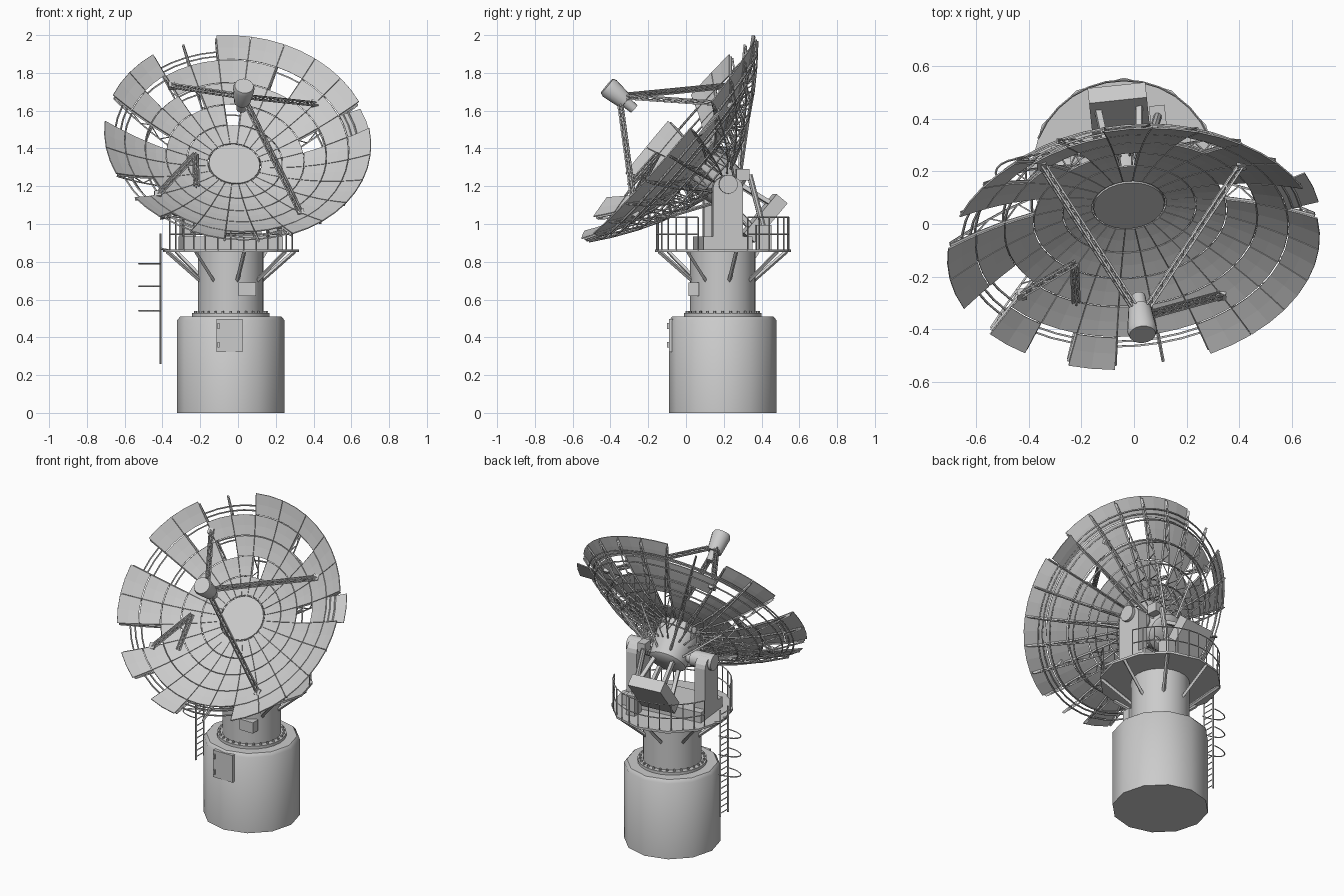
import bpy, bmesh
from math import pi, sin, cos, radians as rad
from mathutils import Matrix, Vector as V

if "Cube" in bpy.data.objects:
    bpy.data.objects.remove(bpy.data.objects["Cube"])

BASE = Matrix.Translation((-0.038, 0.195, 0))
YAW = Matrix.Rotation(rad(6), 4, 'Z')
TOP = BASE @ YAW                                            # turning head frame
DISH = Matrix.Translation((-0.02, 0.08, 1.31)) @ YAW @ Matrix.Rotation(rad(50), 4, 'X')
FOCAL = 0.455


def finish(name, bm, mat=BASE, smooth=False):
    bmesh.ops.recalc_face_normals(bm, faces=bm.faces[:])
    me = bpy.data.meshes.new(name)
    bm.to_mesh(me)
    bm.free()
    ob = bpy.data.objects.new(name, me)
    bpy.context.collection.objects.link(ob)
    ob.matrix_world = mat
    if smooth:
        bpy.ops.object.select_all(action='DESELECT')
        ob.select_set(True)
        bpy.context.view_layer.objects.active = ob
        bpy.ops.object.shade_smooth_by_angle(angle=rad(40))
    return ob


def cone(bm, p, q, r1, r2, n):
    p, q = V(p), V(q)
    d = q - p
    m = Matrix.Translation((p + q) / 2) @ d.to_track_quat('Z', 'Y').to_matrix().to_4x4()
    bmesh.ops.create_cone(bm, cap_ends=True, segments=n, radius1=r1, radius2=r2, depth=d.length, matrix=m)


def beam(bm, p, q, r, n=4):
    cone(bm, p, q, r, r, n)


def box(bm, c, s):
    bmesh.ops.create_cube(bm, size=1, matrix=Matrix.Translation(c) @ Matrix.Diagonal((*s, 1)))


def lathe(name, prof, n, mat=BASE):
    bm = bmesh.new()
    rings = [[bm.verts.new((r * cos(2 * pi * i / n), r * sin(2 * pi * i / n), z)) for i in range(n)]
             for r, z in prof]
    for a, b in zip(rings, rings[1:]):
        for i in range(n):
            j = (i + 1) % n
            bm.faces.new((a[i], a[j], b[j], b[i]))
    bm.faces.new(rings[0])
    bm.faces.new(rings[-1])
    return finish(name, bm, mat, True)


def polar(r, deg, z):
    return V((r * cos(rad(deg)), r * sin(rad(deg)), z))


# pedestal
lathe("pedestal_base", [(0.285, 0), (0.285, 0.49), (0.268, 0.51)], 12)
lathe("tower_flange", [(0.205, 0.508), (0.205, 0.528)], 24)
lathe("tower", [(0.173, 0.52), (0.173, 0.855)], 24)
lathe("platform", [(0.36, 0.852), (0.36, 0.866)], 12)
bm = bmesh.new()
for i in range(28):
    p = polar(0.19, i * 360 / 28, 0.525)
    beam(bm, p, p + V((0, 0, 0.014)), 0.007, 6)
finish("flange_bolts", bm)
bm = bmesh.new()
for i in range(8):
    a = -78 + 45 * i
    beam(bm, polar(0.165, a, 0.70), polar(0.345, a, 0.855), 0.011)
finish("platform_brackets", bm)

# door and cabinet
bm = bmesh.new()
box(bm, (-0.007, -0.275, 0.41), (0.14, 0.022, 0.175))
box(bm, (-0.065, -0.29, 0.36), (0.01, 0.012, 0.03))
box(bm, (-0.065, -0.29, 0.46), (0.01, 0.012, 0.03))
finish("base_door", bm)
bm = bmesh.new()
box(bm, (0.087, -0.153, 0.655), (0.095, 0.055, 0.07))
finish("tower_cabinet", bm)

# railing, open on both sides
bm = bmesh.new()
for side in (0, 180):
    angs = [side + 22 + 136 * i / 12 for i in range(13)]
    for a in angs:
        beam(bm, polar(0.35, a, 0.86), polar(0.35, a, 1.035), 0.004)
    for a, b in zip(angs, angs[1:]):
        for z in (0.945, 1.035):
            beam(bm, polar(0.35, a, z), polar(0.35, b, z), 0.004)
finish("platform_railing", bm)

# ladder with cage hoops
bm = bmesh.new()
for y in (-0.04, 0.04):
    beam(bm, (-0.372, y, 0.26), (-0.372, y, 0.95), 0.006)
    beam(bm, (-0.372, y, 0.87), (-0.33, y, 0.86), 0.006)
for i in range(17):
    z = 0.28 + i * 0.04
    beam(bm, (-0.372, -0.04, z), (-0.372, 0.04, z), 0.004)
for z in (0.54, 0.67, 0.79):
    pts = [V((-0.372 - 0.115 * sin(pi * i / 10), 0.055 * cos(pi * i / 10), z)) for i in range(11)]
    for p, q in zip(pts, pts[1:]):
        beam(bm, p, q, 0.004)
finish("ladder", bm)

# yoke with rounded arms
bm = bmesh.new()
box(bm, (0, 0, 0.895), (0.53, 0.26, 0.075))
for s in (-1, 1):
    prof = [(-0.08, 0.92), (0.08, 0.92)] + [(0.08 * cos(pi * i / 8), 1.19 + 0.065 * sin(pi * i / 8)) for i in range(9)]
    f = bm.faces.new([bm.verts.new((s * 0.23 - 0.035, y, z)) for y, z in prof])
    ext = bmesh.ops.extrude_face_region(bm, geom=[f])
    bmesh.ops.translate(bm, verts=[v for v in ext['geom'] if isinstance(v, bmesh.types.BMVert)], vec=(0.07, 0, 0))
finish("yoke", bm, TOP)
bm = bmesh.new()
beam(bm, (-0.28, 0, 1.21), (0.28, 0, 1.21), 0.035, 16)
for s in (-1, 1):
    beam(bm, (s * 0.14, 0, 1.21), (s * 0.285, 0, 1.21), 0.05, 16)
finish("elevation_axle", bm, TOP, True)
bm = bmesh.new()
box(bm, (0.15, 0.2, 0.93), (0.06, 0.08, 0.13))
beam(bm, (0.15, 0.2, 0.98), (0.12, 0.13, 1.26), 0.016, 8)
box(bm, (0.14, 0.09, 1.26), (0.05, 0.07, 0.06))
finish("elevation_drive", bm, TOP)

# hub and counterweight
lathe("hub_drum", [(0.09, -0.235), (0.115, -0.215), (0.138, -0.02), (0.138, 0.006)], 20, DISH)
lathe("hub_disc", [(0.135, 0.006), (0.135, 0.014)], 24, DISH)
bm = bmesh.new()
box(bm, (0, 0, -0.435), (0.22, 0.27, 0.075))
for s in (-1, 1):
    for v in (-1, 1):
        beam(bm, (s * 0.06, v * 0.05, -0.21), (s * 0.08, v * 0.08, -0.41), 0.016)
finish("counterweight", bm, DISH)


# reflector
def bowl(r, deg, off=0.0):
    return polar(r, deg, FOCAL * r * r + off)


START, STEP = 5.5, 15
RADII = [0.14, 0.254, 0.368, 0.482, 0.596, 0.71]
GONE = {(1, 5), (2, 0), (2, 7), (2, 10), (3, 3), (3, 8), (3, 10), (3, 13),
        (4, 6), (4, 7), (4, 10), (4, 13), (4, 15), (4, 17), (4, 18)}
bm = bmesh.new()
for ring in range(5):
    r0, r1 = RADII[ring] + 0.002, RADII[ring + 1] - 0.002
    for k in range(24):
        if (ring, k) in GONE:
            continue
        a0 = START + STEP * k
        g = 0.12 / r0 ** 0.5
        rows = []
        for j in range(3):
            r = r0 + (r1 - r0) * j / 2
            row = [bowl(r, a0 + g + (STEP - 2 * g) * i / 2) for i in range(3)]
            if (ring, k) == (4, 0):                       # sprung panel
                row = [p + V((0.012, 0.01, -0.07)) * (j / 2) for p in row]
            rows.append([bm.verts.new(p) for p in row])
        for a, b in zip(rows, rows[1:]):
            for i in range(2):
                bm.faces.new((a[i], a[i + 1], b[i + 1], b[i]))
panels = finish("reflector_panels", bm, DISH)
mod = panels.modifiers.new("thickness", 'SOLIDIFY')
mod.thickness = 0.006
mod.offset = 0


# backing trusses
def back(r, deg):
    return bowl(r, deg, -0.02 - 0.11 * (0.70 - r) / 0.56)


bm = bmesh.new()
nodes = [0.135, 0.254, 0.368, 0.482, 0.596, 0.70]
for k in range(24):
    a = START + STEP * k
    for r, q in zip(nodes, nodes[1:]):
        beam(bm, bowl(r, a, -0.009), bowl(q, a, -0.009), 0.006)
        beam(bm, back(r, a), back(q, a), 0.005)
        m = (r + q) / 2
        beam(bm, bowl(r, a, -0.009), back(m, a), 0.0035)
        beam(bm, back(m, a), bowl(q, a, -0.009), 0.0035)
finish("radial_trusses", bm, DISH)
bm = bmesh.new()
for r, f in ((0.254, back), (0.368, back), (0.482, back), (0.596, back), (0.65, back), (0.482, bowl), (0.62, bowl)):
    for i in range(48):
        a, b = START + 7.5 * i, START + 7.5 * (i + 1)
        o = V((0, 0, -0.012 if f is bowl else 0))
        beam(bm, f(r, a) + o, f(r, b) + o, 0.005)
finish("ring_trusses", bm, DISH)
bm = bmesh.new()
for k in range(8):
    a = 22.5 + 45 * k
    beam(bm, polar(0.10, a, -0.19), back(0.368, a), 0.008)
finish("hub_braces", bm, DISH)

# feed and its legs, one snapped
lathe("feed_horn", [(0.026, 0.465), (0.03, 0.525), (0.044, 0.527), (0.057, 0.635), (0.05, 0.655)], 16, DISH)


def lattice(bm, p, q, w=0.009):
    p, q = V(p), V(q)
    d = (q - p).normalized()
    u = d.orthogonal().normalized()
    v = d.cross(u)
    offs = [(u + v) * w, (u - v) * w, (-u - v) * w, (v - u) * w]
    n = max(2, int((q - p).length / 0.035))
    for c in range(4):
        beam(bm, p + offs[c], q + offs[c], 0.005)
        for i in range(n):
            s, e = (c, (c + 1) % 4) if i % 2 else ((c + 1) % 4, c)
            beam(bm, p.lerp(q, i / n) + offs[s], p.lerp(q, (i + 1) / n) + offs[e], 0.003)


bm = bmesh.new()
for a in (35.5, 125.5, 305.5):
    lattice(bm, bowl(0.54, a), polar(0.042, a, 0.535))
inv = DISH.inverted()
elbow, tip = inv @ V((-0.225, -0.15, 1.37)), inv @ V((-0.22, -0.30, 1.20))
lattice(bm, bowl(0.54, 215.5), elbow)
lattice(bm, elbow, tip)
for a in (35.5, 125.5, 215.5, 305.5):
    box(bm, bowl(0.54, a), (0.035, 0.035, 0.03))
finish("feed_legs", bm, DISH)
